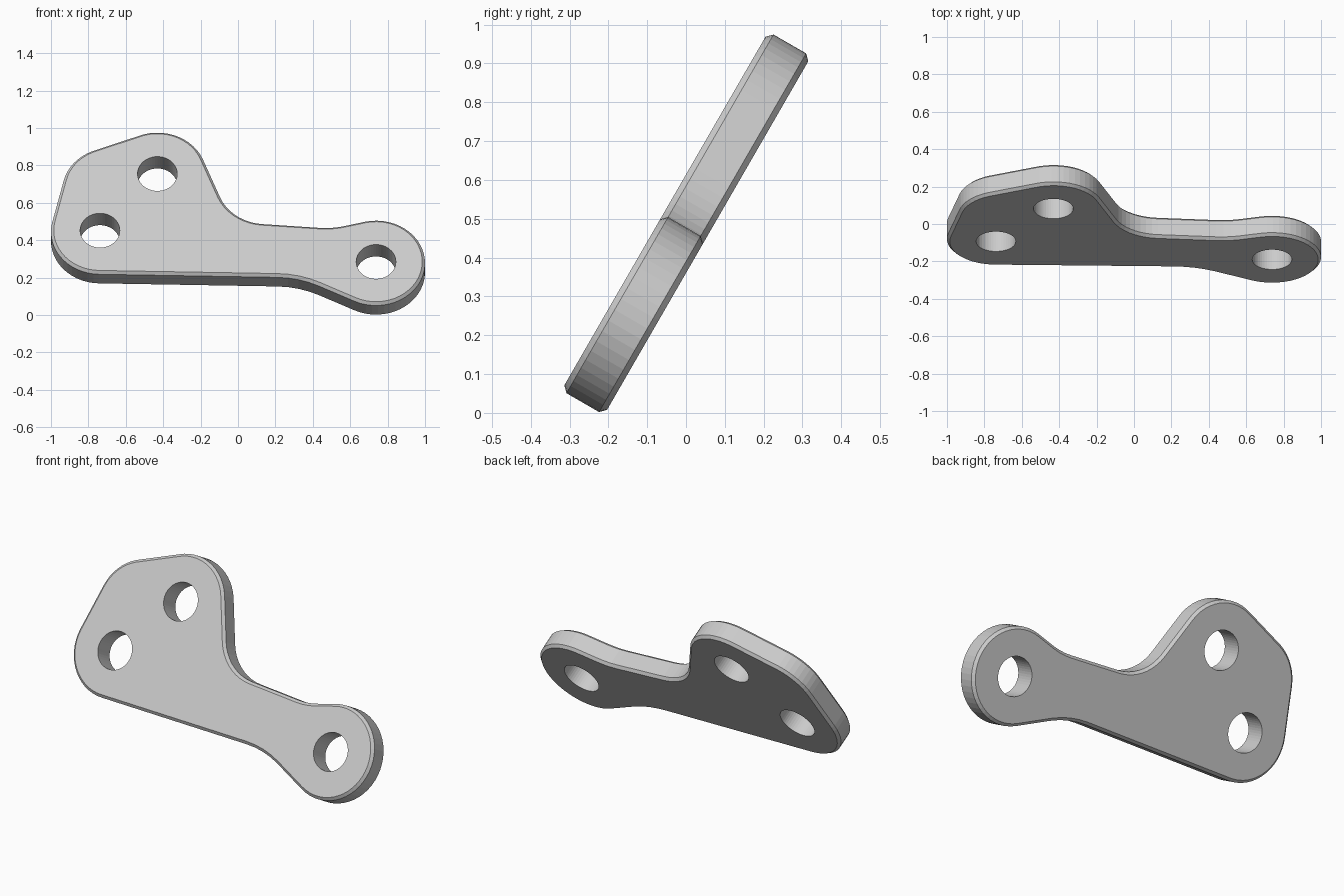
import bpy, bmesh, math
from mathutils import Matrix, Vector

cube = bpy.data.objects.get("Cube")
if cube:
    bpy.data.objects.remove(cube, do_unlink=True)

R = 0.262          # lobe radius
THICK = 0.127
CHAMFER = 0.015
HOLE_R = 0.106
STEP = 7           # degrees per facet
HOLES = [(0.738, -0.27), (-0.431, 0.273), (-0.738, -0.077)]

# Outline as arcs joined by straight edges: centre, radius, start and end angle
ARCS = [
    (HOLES[0], R, -116, 103),              # right lobe
    ((0.47, 0.346), 0.4, 283, 265.6),      # neck, upper edge
    ((0.148, 0.232), R, 265.6, 201.7),     # inner elbow
    (HOLES[1], R, 21.7, 113.5),            # top lobe
    ((-0.677, 0.179), R, 113.5, 167),      # upper left corner
    (HOLES[2], R, 167, 269),               # left lobe
    ((0.2, -0.888), 0.53, 88.8, 64),       # neck, lower edge
]


def arc_points(centre, radius, start, end):
    n = max(3, round(abs(end - start) / STEP))
    for i in range(n + 1):
        a = math.radians(start + (end - start) * i / n)
        yield Vector((centre[0] + radius * math.cos(a),
                      centre[1] + radius * math.sin(a), -THICK / 2))


def make_object(name, bm):
    mesh = bpy.data.meshes.new(name)
    bmesh.ops.recalc_face_normals(bm, faces=bm.faces)
    bm.to_mesh(mesh)
    bm.free()
    obj = bpy.data.objects.new(name, mesh)
    bpy.context.collection.objects.link(obj)
    return obj


grey = bpy.data.materials.new("plain grey")
grey.use_nodes = True
grey.diffuse_color = (0.6, 0.6, 0.6, 1)
grey.node_tree.nodes["Principled BSDF"].inputs["Base Color"].default_value = (0.6, 0.6, 0.6, 1)

# Plate: extruded outline with chamfered rims
bm = bmesh.new()
base = bm.faces.new([bm.verts.new(p) for arc in ARCS for p in arc_points(*arc)])
ext = bmesh.ops.extrude_face_region(bm, geom=[base], use_keep_orig=True)
bmesh.ops.translate(bm, vec=(0, 0, THICK),
                    verts=[g for g in ext["geom"] if isinstance(g, bmesh.types.BMVert)])
bmesh.ops.recalc_face_normals(bm, faces=bm.faces)
rims = [e for e in bm.edges if abs(e.verts[0].co.z - e.verts[1].co.z) < 1e-5]
bmesh.ops.bevel(bm, geom=rims, offset=CHAMFER, offset_type='OFFSET',
                segments=1, profile=0.5, affect='EDGES')
plate = make_object("link_plate", bm)
plate.data.materials.append(grey)

# Bolt holes: one cutter mesh holding all three cylinders
bm = bmesh.new()
for x, y in HOLES:
    bmesh.ops.create_cone(bm, cap_ends=True, segments=48, radius1=HOLE_R, radius2=HOLE_R,
                          depth=THICK * 3, matrix=Matrix.Translation((x, y, 0)))
cutter = make_object("hole_cutter", bm)
cutter.hide_render = True
cut = plate.modifiers.new("holes", 'BOOLEAN')
cut.operation = 'DIFFERENCE'
cut.solver = 'EXACT'
cut.object = cutter

# Bake the holes and drop the cutter
bpy.context.view_layer.update()
baked = bpy.data.meshes.new_from_object(
    plate.evaluated_get(bpy.context.evaluated_depsgraph_get()))
plate.modifiers.clear()
plate.data = baked
bpy.data.objects.remove(cutter, do_unlink=True)

# Lean the plate back
plate.rotation_euler = (math.radians(60), 0, 0)
plate.location = (0, 0, 0.487)
